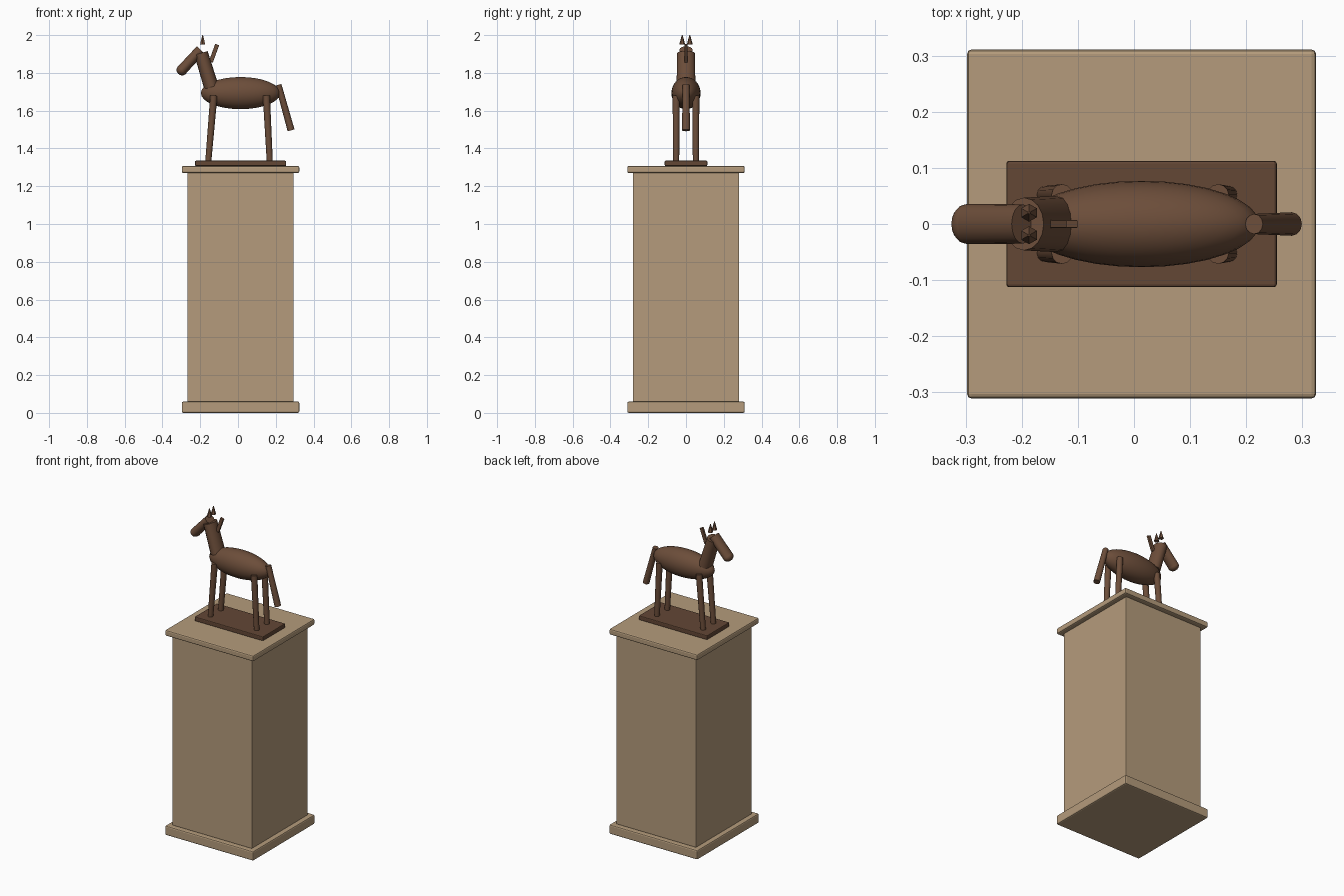
import bpy, math

if "Cube" in bpy.data.objects:
    bpy.data.objects.remove(bpy.data.objects["Cube"])

CX = 0.0135  # shared centre line of the pedestal


def material(name, rgb):
    m = bpy.data.materials.new(name)
    m.diffuse_color = (*rgb, 1)
    m.use_nodes = True
    m.node_tree.nodes["Principled BSDF"].inputs["Base Color"].default_value = m.diffuse_color
    return m


STONE = material("tan_stone", (0.46, 0.33, 0.20))
BRONZE = material("brown_bronze", (0.15, 0.075, 0.042))
DARK = material("dark_bronze", (0.125, 0.063, 0.036))


def finish(name, mat, smooth=True):
    ob = bpy.context.object
    ob.name = name
    ob.data.materials.append(mat)
    if smooth:
        bpy.ops.object.transform_apply(location=False, rotation=False, scale=True)
        bpy.ops.object.shade_smooth_by_angle(angle=math.radians(40))
    return ob


def slab(name, sx, sy, z0, z1, mat, bevel, x=CX):
    bpy.ops.mesh.primitive_cube_add(size=1, location=(x, 0, (z0 + z1) / 2))
    bpy.context.object.scale = (sx, sy, z1 - z0)
    bpy.ops.object.transform_apply(location=False, rotation=False, scale=True)
    ob = finish(name, mat, False)
    b = ob.modifiers.new("Bevel", 'BEVEL')
    b.width, b.segments = bevel, 2
    return ob


def limb(name, a, b, r0, r1, y=0, squash=1.0, sides=12):
    """Tapered cylinder between two (x, z) points; squash thins it in the xz plane."""
    dx, dz = b[0] - a[0], b[1] - a[1]
    bpy.ops.mesh.primitive_cone_add(
        vertices=sides, radius1=r0, radius2=r1, depth=math.hypot(dx, dz),
        location=((a[0] + b[0]) / 2, y, (a[1] + b[1]) / 2),
        rotation=(0, math.atan2(dx, dz), 0))
    bpy.context.object.scale = (squash, 1, 1)
    return finish(name, BRONZE)


def ellipsoid(name, loc, radii, tilt=0, seg=32, rings=16):
    bpy.ops.mesh.primitive_uv_sphere_add(segments=seg, ring_count=rings, radius=1,
                                         location=loc, rotation=(0, tilt, 0))
    bpy.context.object.scale = radii
    return finish(name, BRONZE)


# Pedestal
slab("pedestal_base", 0.622, 0.622, 0.0, 0.06, STONE, 0.008)
slab("pedestal_shaft", 0.562, 0.562, 0.06, 1.27, STONE, 0.003)
slab("pedestal_cap", 0.622, 0.622, 1.27, 1.307, STONE, 0.008)
slab("statue_plinth", 0.482, 0.225, 1.307, 1.335, DARK, 0.005)

# Body
ellipsoid("body", (CX, 0, 1.693), (0.21, 0.077, 0.085))

# Legs and ears, mirrored left and right
for side, s in (("left", 1), ("right", -1)):
    limb(f"front_leg_{side}", (-0.157, 1.334), (-0.128, 1.68), 0.016, 0.019, 0.052 * s)
    limb(f"hind_leg_{side}", (0.168, 1.334), (0.150, 1.68), 0.016, 0.019, 0.052 * s)
    limb(f"ear_{side}", (-0.187, 1.95), (-0.187, 2.0), 0.016, 0.002, 0.02 * s, sides=6)

# Neck, head and muzzle
limb("neck", (-0.141, 1.725), (-0.196, 1.905), 0.050, 0.047, squash=0.78, sides=16)
limb("head", (-0.297, 1.815), (-0.198, 1.922), 0.036, 0.035, squash=0.78, sides=16)
ellipsoid("muzzle", (-0.297, 0, 1.815), (0.029, 0.036, 0.028),
          math.atan2(0.099, 0.107), 16, 10)

# Mane, leaning backwards off the neck
mane = slab("mane", 0.022, 0.014, 1.855, 1.953, BRONZE, 0.002, x=-0.127)
mane.rotation_euler.y = math.radians(20)

# Tail
limb("tail", (0.214, 1.737), (0.281, 1.496), 0.018, 0.021, squash=0.9)
